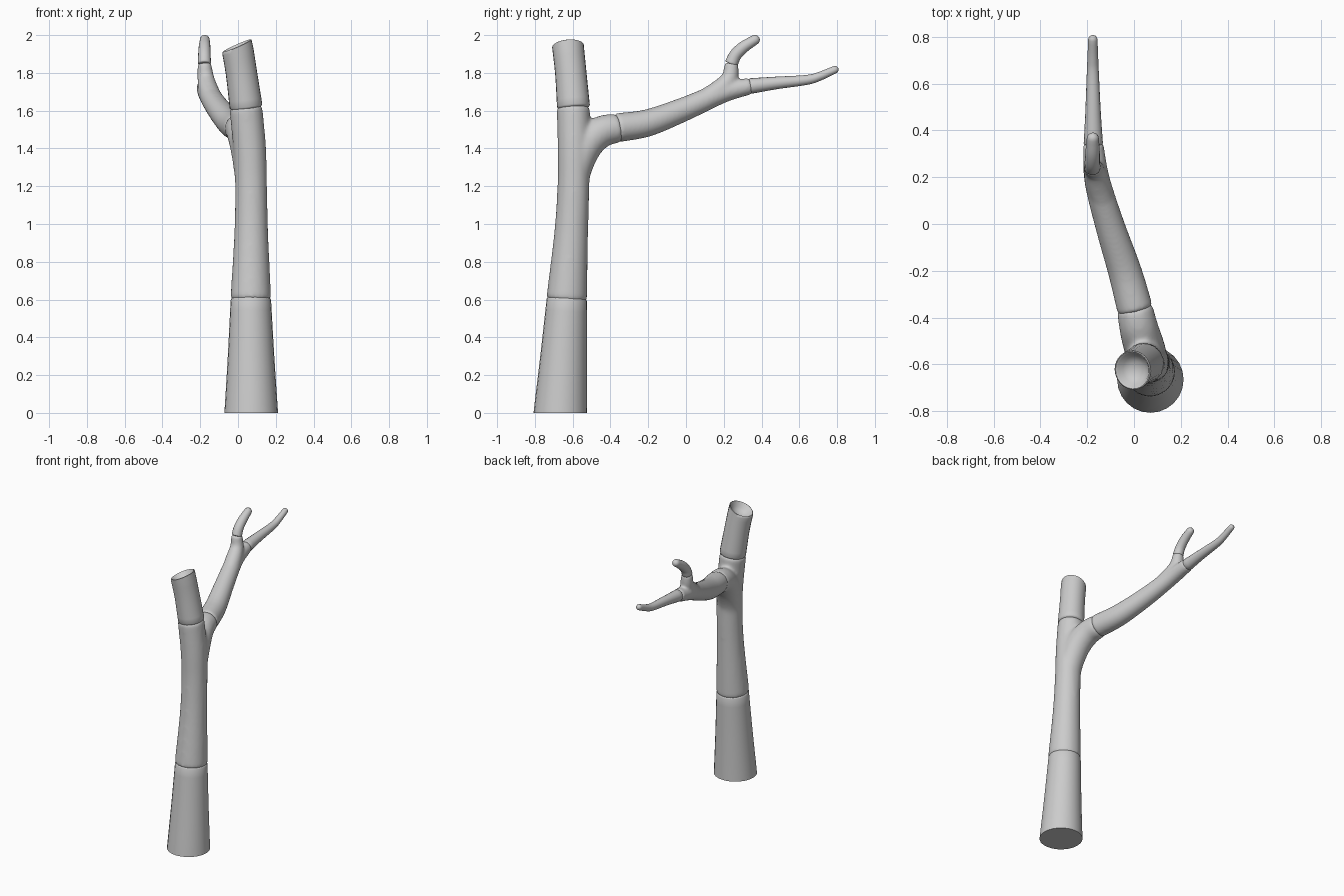
import bpy, bmesh, math
from mathutils import Vector

if "Cube" in bpy.data.objects:
    bpy.data.objects.remove(bpy.data.objects["Cube"])

# End profiles: (distance outward, scale) in units of the end radius
FLAT = [(0, 0)]
LIP = [(0.10, 0.95), (0.17, 0.80), (0.17, 0)]
DOME = [(0.38, 0.92), (0.71, 0.71), (0.92, 0.38), (1.0, 0)]
CUP = [(0.03, 0.95), (-0.05, 0.86), (-0.35, 0.70), (-0.55, 0.4), (-0.62, 0)]


def spline(pts, steps):
    """Catmull-Rom through (x, y, z, radius) points."""
    p = [Vector(q) for q in pts]
    p = [p[0] * 2 - p[1]] + p + [p[-1] * 2 - p[-2]]
    out = []
    for i in range(1, len(p) - 2):
        a, b, c, d = p[i - 1:i + 3]
        for s in range(steps):
            t = s / steps
            out.append(0.5 * (2 * b + (c - a) * t + (2 * a - 5 * b + 4 * c - d) * t * t
                              + (3 * b - a - 3 * c + d) * t ** 3))
    return out + [p[-2]]


def add_tube(bm, pts, start, end, sides=24, steps=5, n0=None, n1=None):
    path = spline(pts, steps)
    rings = []
    for i, q in enumerate(path):
        t = (path[min(i + 1, len(path) - 1)] - path[max(i - 1, 0)]).to_3d().normalized()
        if i == 0 and n0:
            t = Vector(n0).normalized()
        if i == len(path) - 1 and n1:
            t = Vector(n1).normalized()
        rings.append((q.to_3d(), t, q.w))
    c0, t0, r0 = rings[0]
    c1, t1, r1 = rings[-1]
    rings = ([(c0 - t0 * d * r0, t0, s * r0) for d, s in reversed(start)] + rings
             + [(c1 + t1 * d * r1, t1, s * r1) for d, s in end])
    prev = None
    for c, t, r in rings:
        v = t.cross(Vector((1, 0, 0))).normalized()
        u = v.cross(t)
        if r < 1e-6:
            ring = [bm.verts.new(c)]
        else:
            ring = [bm.verts.new(c + r * (u * math.cos(a) + v * math.sin(a)))
                    for a in (2 * math.pi * k / sides for k in range(sides))]
        if prev:
            for k in range(sides):
                j = (k + 1) % sides
                if len(prev) == 1:
                    bm.faces.new((prev[0], ring[k], ring[j]))
                elif len(ring) == 1:
                    bm.faces.new((prev[k], prev[j], ring[0]))
                else:
                    bm.faces.new((prev[k], prev[j], ring[j], ring[k]))
        prev = ring


def finish(name, bm, voxel=0):
    bmesh.ops.recalc_face_normals(bm, faces=bm.faces)
    me = bpy.data.meshes.new(name)
    bm.to_mesh(me)
    bm.free()
    for f in me.polygons:
        f.use_smooth = True
    me.set_sharp_from_angle(angle=math.radians(50))
    ob = bpy.data.objects.new(name, me)
    bpy.context.collection.objects.link(ob)
    if voxel:  # melt the overlapping limbs into one smooth fork
        m = ob.modifiers.new("melt", 'REMESH')
        m.mode = 'VOXEL'
        m.voxel_size = voxel
        m.use_smooth_shade = True
        s = ob.modifiers.new("soften", 'SMOOTH')
        s.factor = 0.5
        s.iterations = 12
    return ob


def limb(name, pts, start, end, **kw):
    bm = bmesh.new()
    add_tube(bm, pts, start, end, **kw)
    return finish(name, bm)


def fork(name, limbs, voxel):
    bm = bmesh.new()
    for pts in limbs:
        add_tube(bm, pts, LIP, LIP)
    return finish(name, bm, voxel)


# Trunk base with flat foot
limb("trunk_base", [(0.07, -0.665, 0, 0.142), (0.069, -0.648, 0.3, 0.123),
                    (0.068, -0.631, 0.597, 0.107)], FLAT, LIP,
     n0=(0, 0, 1), n1=(0, 0.06, 1))

# Middle trunk melting into the branch root
fork("trunk_fork", [
    [(0.068, -0.631, 0.61, 0.108), (0.07, -0.608, 0.95, 0.09), (0.069, -0.596, 1.2, 0.085),
     (0.062, -0.593, 1.4, 0.087), (0.042, -0.596, 1.61, 0.088)],
    [(0.07, -0.598, 1.15, 0.08), (0.062, -0.585, 1.28, 0.083), (0.045, -0.53, 1.415, 0.088),
     (0.022, -0.45, 1.487, 0.084), (0.004, -0.365, 1.508, 0.078)]], 0.011)

# Broken trunk top with hollow end
limb("trunk_top", [(0.042, -0.596, 1.625, 0.087), (0.018, -0.61, 1.8, 0.083),
                   (-0.005, -0.625, 1.942, 0.084)], LIP, CUP,
     n1=(-0.40, -0.08, 0.9))

# Side branch splitting in two
fork("branch_fork", [
    [(0.003, -0.358, 1.51, 0.077), (-0.04, -0.2, 1.536, 0.072), (-0.105, 0, 1.612, 0.063),
     (-0.158, 0.19, 1.694, 0.055), (-0.174, 0.338, 1.73, 0.044)],
    [(-0.125, 0.07, 1.645, 0.052), (-0.155, 0.17, 1.705, 0.054),
     (-0.17, 0.23, 1.77, 0.045), (-0.178, 0.241, 1.845, 0.037)]], 0.008)

# Twigs
limb("long_twig", [(-0.174, 0.345, 1.731, 0.041), (-0.175, 0.48, 1.747, 0.033),
                   (-0.176, 0.64, 1.763, 0.026), (-0.176, 0.71, 1.783, 0.023),
                   (-0.176, 0.788, 1.817, 0.02)], LIP, DOME, sides=16)
limb("short_twig", [(-0.178, 0.241, 1.852, 0.035), (-0.178, 0.262, 1.895, 0.033),
                    (-0.177, 0.305, 1.937, 0.031), (-0.176, 0.365, 1.975, 0.026)],
     LIP, DOME, sides=16)
